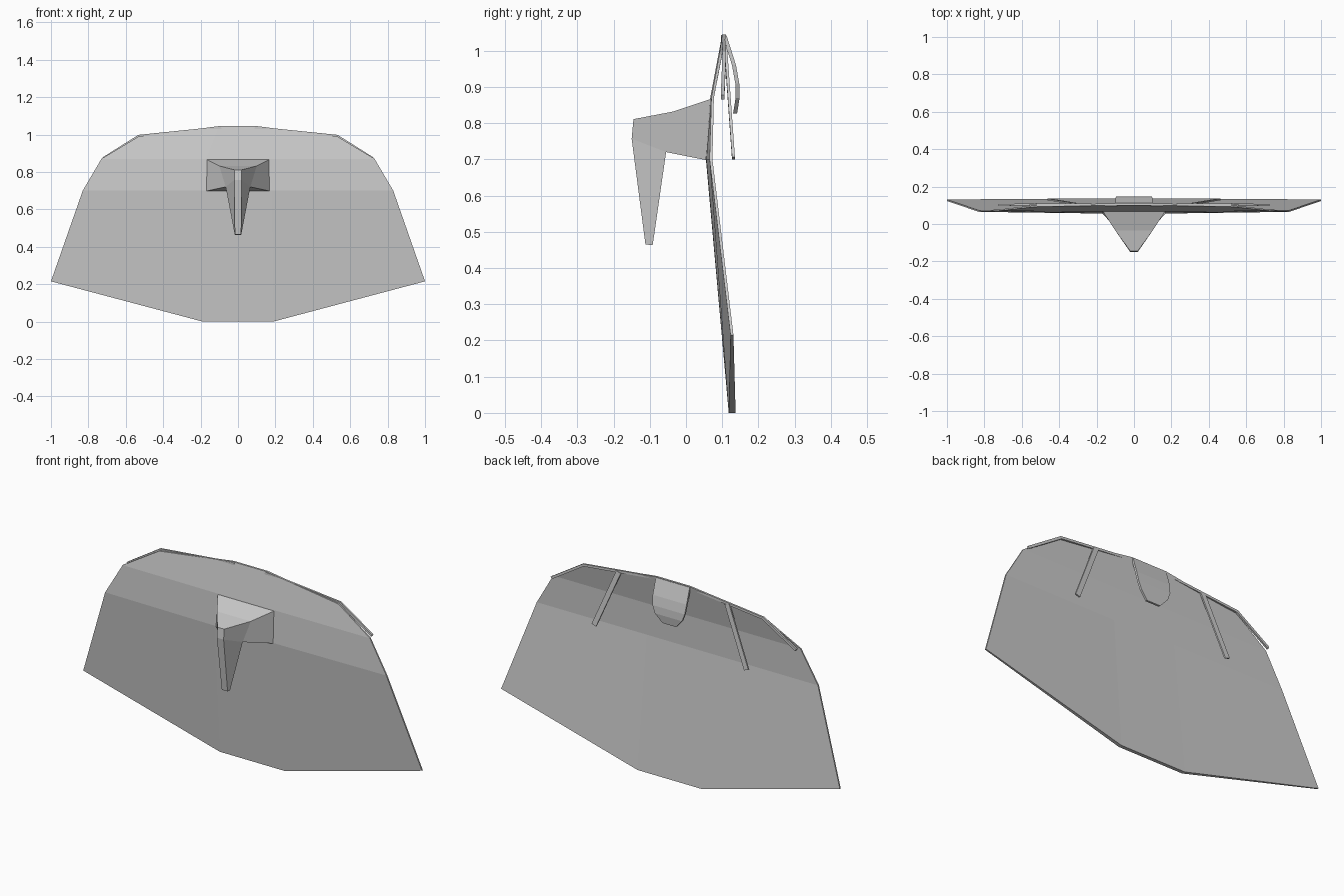
import bpy, bmesh
from mathutils import Vector

if "Cube" in bpy.data.objects:
    bpy.data.objects.remove(bpy.data.objects["Cube"])


def make(name, verts, faces, mirror=False):
    me = bpy.data.meshes.new(name)
    bm = bmesh.new()
    vs = [bm.verts.new(v) for v in verts]
    for f in faces:
        bm.faces.new([vs[i] for i in f])
    bmesh.ops.recalc_face_normals(bm, faces=bm.faces[:])
    bm.to_mesh(me)
    bm.free()
    ob = bpy.data.objects.new(name, me)
    bpy.context.collection.objects.link(ob)
    if mirror:
        m = ob.modifiers.new("Mirror", 'MIRROR')
        m.merge_threshold = 0.0005
    return ob


def sweep(name, path, a, b, mirror=True):
    """Rectangular bar along a path; a and b are half-size vectors."""
    a, b = Vector(a), Vector(b)
    verts = [Vector(p) + s for p in path for s in (a + b, a - b, -a - b, -a + b)]
    faces = [(4*i + k, 4*i + (k + 1) % 4, 4*i + 4 + (k + 1) % 4, 4*i + 4 + k)
             for i in range(len(path) - 1) for k in range(4)]
    n = len(verts)
    faces += [(0, 1, 2, 3), (n - 4, n - 3, n - 2, n - 1)]
    return make(name, verts, faces, mirror)


# Shell panel: right half as (x, z, front y, back y), then mirrored
pts = [(0, 0, .118, .137), (.19, 0, .118, .137), (1, .215, .123, .131),
       (.83, .70, .065, .073), (.73, .87, .070, .077), (.53, .99, .092, .100),
       (.10, 1.045, .100, .111), (0, 1.045, .100, .111),
       (0, .87, .067, .077), (0, .70, .055, .072),
       (.18, .70, .056, .072), (.17, .87, .067, .077)]
n = len(pts)
front = [(0, 1, 10, 9), (1, 2, 3, 10), (9, 10, 11, 8), (10, 3, 4, 11),
         (8, 11, 6, 7), (11, 4, 5, 6)]
faces = front + [tuple(i + n for i in f) for f in front]
faces += [(i, i + 1, i + 1 + n, i + n) for i in range(7)]
make("shell_panel", [(x, f, z) for x, z, f, b in pts]
     + [(x, b, z) for x, z, f, b in pts], faces, True)

# Front hook: side profile (half width, y, z)
prof = [(.168, .070, .867), (.10, -.035, .832), (.02, -.145, .811),
        (.02, -.150, .757), (.017, -.112, .465), (.017, -.092, .463),
        (.066, -.055, .720), (.168, .055, .698)]
n = len(prof)
side = [(0, 1, 6, 7), (1, 2, 3, 6), (3, 4, 5, 6)]
faces = side + [tuple(i + n for i in f) for f in side]
faces += [(i, (i + 1) % n, (i + 1) % n + n, i + n) for i in range(n)]
make("front_hook", [(w, y, z) for w, y, z in prof]
     + [(-w, y, z) for w, y, z in prof], faces)

# Thin rails following the top edge
sweep("top_rail", [(.09, .102, 1.037), (.53, .106, .992), (.722, .101, .871)],
      (0, .005, 0), (.003, 0, .006))

# Slanted prongs hanging behind the panel
sweep("rear_prong", [(.32, .109, 1.012), (.45, .131, .703)],
      (.013, 0, .004), (0, .004, 0))

# Curved tab at the back centre: (half width, y, z)
tab = [(.10, .106, 1.042), (.10, .132, .96), (.095, .141, .91),
       (.08, .142, .87), (.04, .135, .826)]
verts, faces = [], []
for w, y, z in tab:
    verts += [(-w, y - .005, z), (w, y - .005, z), (w, y + .006, z), (-w, y + .006, z)]
for i in range(len(tab) - 1):
    faces += [(4*i + k, 4*i + (k + 1) % 4, 4*i + 4 + (k + 1) % 4, 4*i + 4 + k)
              for k in range(4)]
faces += [(0, 1, 2, 3), tuple(range(len(verts) - 4, len(verts)))]
make("rear_tab", verts, faces)
